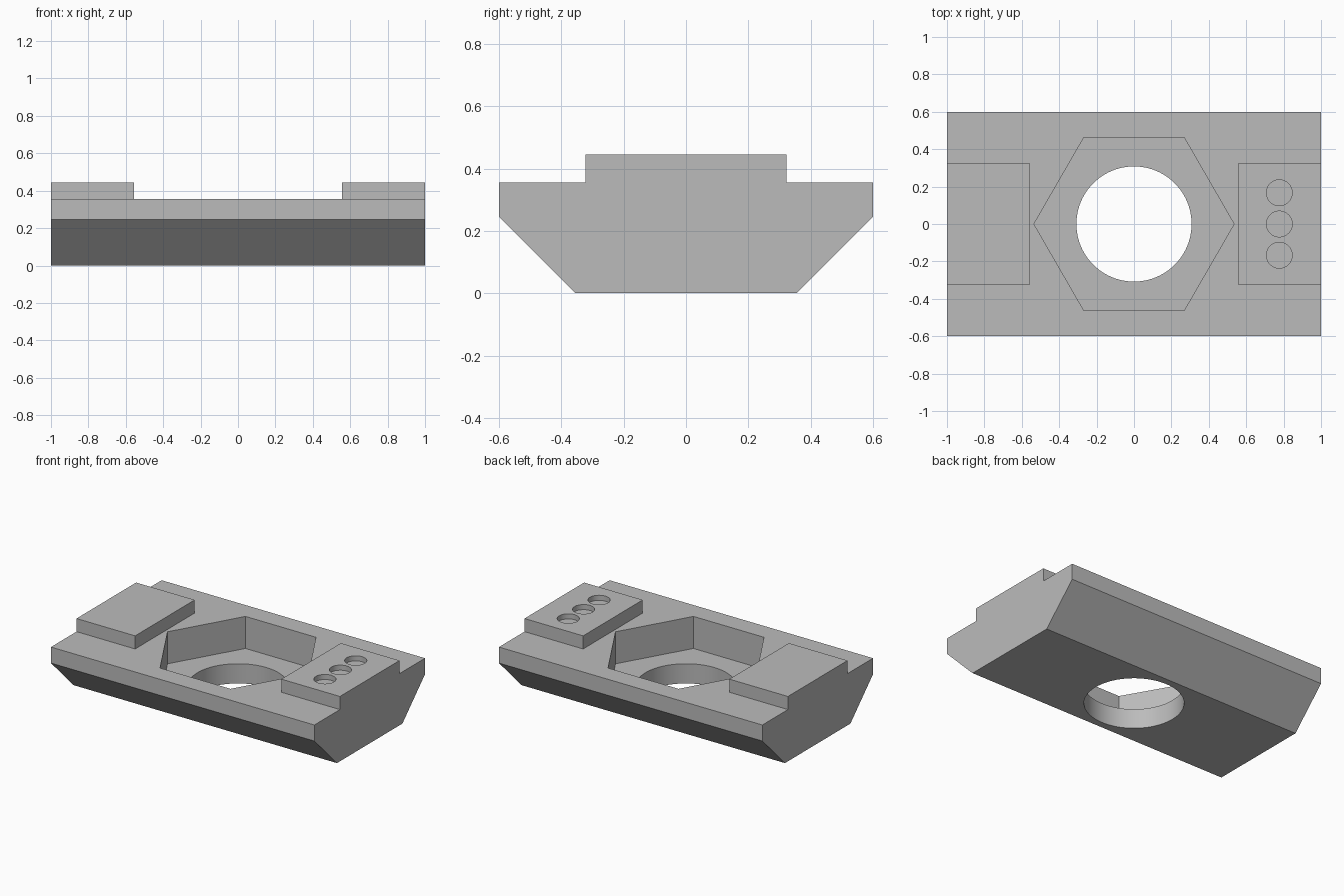
import bpy, bmesh, math
from mathutils import Matrix

cube = bpy.data.objects.get("Cube")
if cube:
    bpy.data.objects.remove(cube, do_unlink=True)

HALF_LENGTH = 1.0
DECK, PAD_TOP = 0.355, 0.445
PAD_INNER, PAD_HALF = 0.555, 0.323

grey = bpy.data.materials.new("plain grey")
grey.use_nodes = True
colour = (0.5, 0.5, 0.5, 1)
grey.diffuse_color = colour
grey.node_tree.nodes["Principled BSDF"].inputs["Base Color"].default_value = colour


def to_object(bm, name):
    bmesh.ops.recalc_face_normals(bm, faces=bm.faces)
    mesh = bpy.data.meshes.new(name)
    bm.to_mesh(mesh)
    bm.free()
    mesh.materials.append(grey)
    obj = bpy.data.objects.new(name, mesh)
    bpy.context.collection.objects.link(obj)
    return obj


def prism(name, sides, radius, x, y, bottom, top):
    bm = bmesh.new()
    bmesh.ops.create_cone(bm, cap_ends=True, segments=sides, radius1=radius,
                          radius2=radius, depth=top - bottom,
                          matrix=Matrix.Translation((x, y, (bottom + top) / 2)))
    # put a corner on the x axis
    v = max(bm.verts, key=lambda v: v.co.x)
    turn = -math.atan2(v.co.y - y, v.co.x - x)
    bmesh.ops.rotate(bm, verts=bm.verts, cent=(x, y, 0),
                     matrix=Matrix.Rotation(turn, 3, 'Z'))
    return to_object(bm, name)


def cut(target, cutter):
    cutter.hide_render = True
    mod = target.modifiers.new(cutter.name, 'BOOLEAN')
    mod.operation, mod.solver, mod.object = 'DIFFERENCE', 'EXACT', cutter
    bpy.context.view_layer.objects.active = target
    bpy.ops.object.modifier_apply(modifier=mod.name)
    bpy.data.objects.remove(cutter, do_unlink=True)


# Body: stepped, chamfered end profile extruded along x
half = [(0.355, 0), (0.6, 0.245), (0.6, DECK), (PAD_HALF, DECK), (PAD_HALF, PAD_TOP)]
profile = half + [(-y, z) for y, z in reversed(half)]
bm = bmesh.new()
end = bm.faces.new([bm.verts.new((-HALF_LENGTH, y, z)) for y, z in profile])
side = bmesh.ops.extrude_face_region(bm, geom=[end])["geom"]
bmesh.ops.translate(bm, vec=(2 * HALF_LENGTH, 0, 0),
                    verts=[g for g in side if isinstance(g, bmesh.types.BMVert)])
body = to_object(bm, "slotted_block")

# Gap that leaves a raised pad at each end
bm = bmesh.new()
bmesh.ops.create_cube(bm, size=1, matrix=Matrix.Translation((0, 0, DECK + 0.25))
                      @ Matrix.Diagonal((2 * PAD_INNER, 1, 0.5, 1)))
cut(body, to_object(bm, "pad_gap"))

# Hexagonal pocket, round through hole, and three shallow dimples
cut(body, prism("hex_pocket", 6, 0.535, 0, 0, 0.135, 0.6))
cut(body, prism("through_hole", 96, 0.308, 0, 0, -0.2, 0.5))
for i in (-1, 0, 1):
    cut(body, prism("pad_dimple", 48, 0.069, 0.777, i * 0.167, 0.41, 0.6))

# Tidy flat faces and smooth only the round walls
bm = bmesh.new()
bm.from_mesh(body.data)
bmesh.ops.remove_doubles(bm, verts=bm.verts, dist=1e-5)
bmesh.ops.dissolve_limit(bm, angle_limit=0.01, verts=bm.verts, edges=bm.edges)
bm.to_mesh(body.data)
bm.free()
bpy.ops.object.select_all(action='DESELECT')
body.select_set(True)
bpy.context.view_layer.objects.active = body
bpy.ops.object.shade_smooth_by_angle(angle=math.radians(30))
